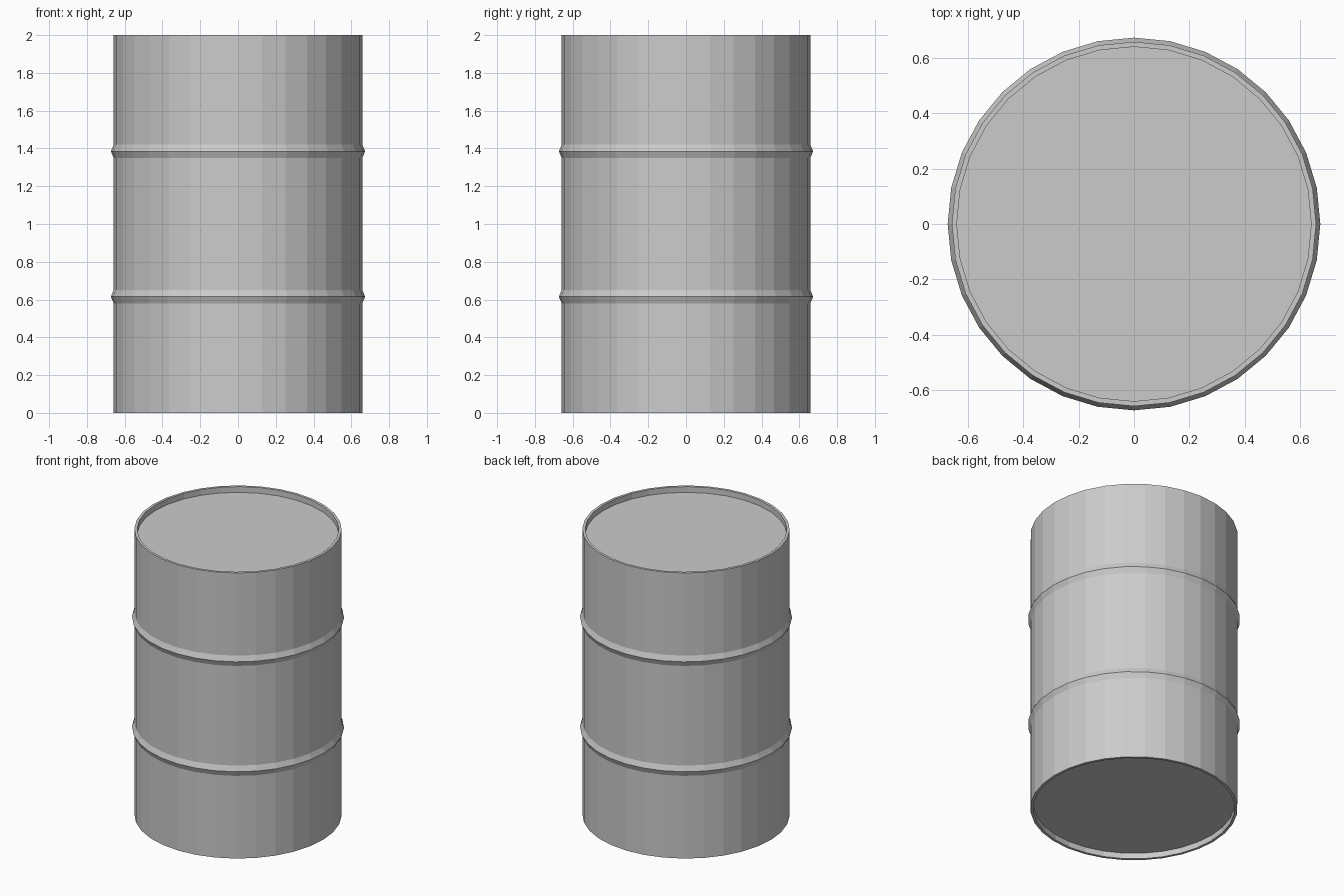
import bpy
import bmesh
from math import cos, sin, tau

SIDES = 32
BODY_R, RING_R, LID_R = 0.658, 0.673, 0.64
HEIGHT, RECESS = 2.0, 0.04
RING_HEIGHTS = (0.615, 1.385)
RING_HALF = 0.036

cube = bpy.data.objects.get("Cube")
if cube:
    bpy.data.objects.remove(cube, do_unlink=True)

steel = bpy.data.materials.new("grey steel")
steel.use_nodes = True
grey = (0.6, 0.6, 0.6, 1)
steel.diffuse_color = grey
steel.node_tree.nodes["Principled BSDF"].inputs["Base Color"].default_value = grey


def lathe(name, profile):
    """Spin a (radius, height) profile round z and cap both ends."""
    bm = bmesh.new()
    loops = [[bm.verts.new((r * cos(tau * i / SIDES), r * sin(tau * i / SIDES), z))
              for i in range(SIDES)] for r, z in profile]
    for low, high in zip(loops, loops[1:]):
        for i in range(SIDES):
            j = (i + 1) % SIDES
            bm.faces.new((low[i], low[j], high[j], high[i]))
    bm.faces.new(loops[0][::-1])
    bm.faces.new(loops[-1])
    bmesh.ops.recalc_face_normals(bm, faces=bm.faces)
    mesh = bpy.data.meshes.new(name)
    bm.to_mesh(mesh)
    bm.free()
    mesh.materials.append(steel)
    obj = bpy.data.objects.new(name, mesh)
    bpy.context.collection.objects.link(obj)
    return obj


# Drum shell: recessed base, flat rim, wall with two raised hoops, rim, recessed lid
profile = [(LID_R, RECESS), (LID_R, 0), (BODY_R, 0)]
for z in RING_HEIGHTS:
    profile += [(BODY_R, z - RING_HALF), (RING_R, z), (BODY_R, z + RING_HALF)]
profile += [(BODY_R, HEIGHT), (LID_R, HEIGHT), (LID_R, HEIGHT - RECESS)]
lathe("drum_shell", profile)
